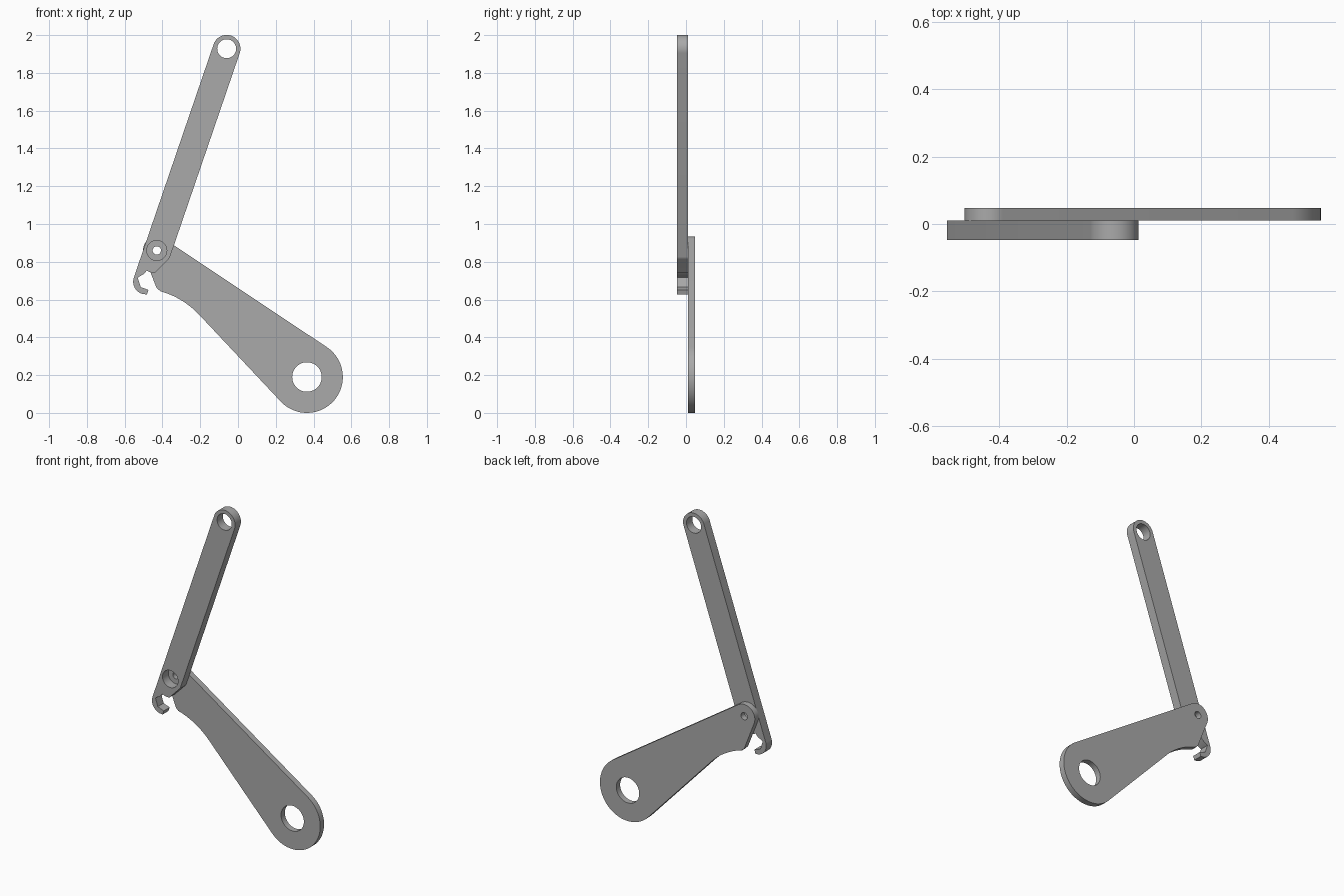
import bpy
import math
from mathutils import Matrix

cube = bpy.data.objects.get("Cube")
if cube:
    bpy.data.objects.remove(cube, do_unlink=True)

GREY = (0.4, 0.4, 0.4, 1.0)
steel = bpy.data.materials.new("plain grey")
steel.use_nodes = True
steel.diffuse_color = GREY
steel.node_tree.nodes["Principled BSDF"].inputs["Base Color"].default_value = GREY


def arc(centre, radius, start, end, steps=32):
    """Points on an arc in the x-z plane, angles in degrees."""
    angles = [math.radians(start + (end - start) * i / steps) for i in range(steps + 1)]
    return [(centre[0] + radius * math.cos(a), centre[1] + radius * math.sin(a)) for a in angles]


def circle(centre, radius):
    return arc(centre, radius, 0, 360, 48)[:-1]


def plate(name, loops, front, back):
    """Flat plate from an outline and its holes, standing between two y positions."""
    curve = bpy.data.curves.new(name, "CURVE")
    curve.dimensions = "2D"
    curve.fill_mode = "BOTH"
    curve.extrude = (back - front) / 2
    for loop in loops:
        spline = curve.splines.new("POLY")
        spline.points.add(len(loop) - 1)
        for point, (x, z) in zip(spline.points, loop):
            point.co = (x, z, 0, 1)
        spline.use_cyclic_u = True
    obj = bpy.data.objects.new(name, curve)
    bpy.context.collection.objects.link(obj)
    bpy.ops.object.select_all(action="DESELECT")
    obj.select_set(True)
    bpy.context.view_layer.objects.active = obj
    bpy.ops.object.convert(target="MESH")
    obj = bpy.context.object
    obj.name = name
    # Stand the plate upright and weld its rims
    obj.data.transform(Matrix.Translation((0, (front + back) / 2, 0))
                       @ Matrix.Rotation(math.pi / 2, 4, "X"))
    bpy.ops.object.mode_set(mode="EDIT")
    bpy.ops.mesh.select_all(action="SELECT")
    bpy.ops.mesh.remove_doubles(threshold=0.0002)
    bpy.ops.mesh.normals_make_consistent(inside=False)
    bpy.ops.object.mode_set(mode="OBJECT")
    obj.data.materials.clear()
    obj.data.materials.append(steel)
    bpy.ops.object.shade_smooth_by_angle(angle=math.radians(25))
    return obj


pivot = (-0.43, 0.86)
tip = (-0.06, 1.928)
hub = (0.365, 0.19)

# Wide lever: large hub, tapered body, scooped underside, small pivot end
lever = arc(hub, 0.19, -136.7, 56.4)
lever += arc(pivot, 0.073, 56.4, 199.4)
lever += arc((-0.402, 0.68), 0.034, 199.4, 255, 8)
lever += arc((-0.533, 0.211), 0.45, 75, 43.3, 16)
plate("wide_lever", [lever, circle(hub, 0.078), circle(pivot, 0.022)], 0.01, 0.047)

# Slim arm: rounded tip, parallel sides, hooked lower end
arm = arc(tip, 0.073, -19.1, 160.9)
arm += arc((-0.487, 0.695), 0.068, 163, 255, 12)            # outside of the hook
arm += [(-0.482, 0.627), (-0.474, 0.651), (-0.515, 0.666),  # inside of the hook
        (-0.531, 0.716), (-0.495, 0.738), (-0.484, 0.753)]
arm += [(-0.463, 0.744), (-0.437, 0.743)]                   # notch edge
arm += arc((-0.392, 0.838), 0.034, -48, -19.1, 6)           # chamfered corner
plate("slim_arm", [arm, circle(tip, 0.05), circle(pivot, 0.053)], -0.047, 0.01)
